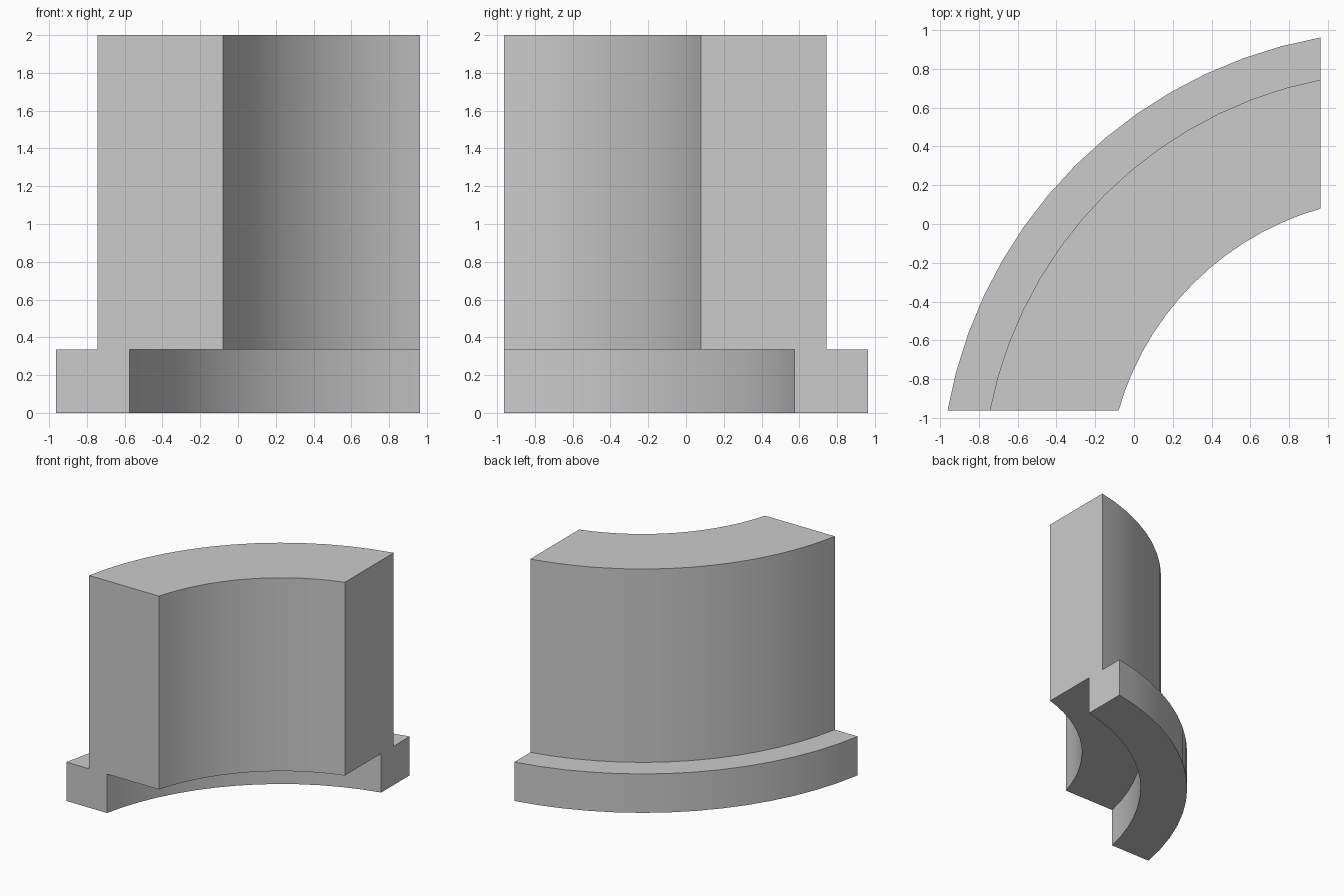
import bpy, bmesh, math

cube = bpy.data.objects.get("Cube")
if cube:
    bpy.data.objects.remove(cube, do_unlink=True)

CENTRE = 1.379    # arc centre lies at (CENTRE, -CENTRE)
END = 0.4165      # distance from the centre to the two flat ends
STEPS = 14        # facets along the arc

# Cross-section as (radius, height): tall wall with an offset foot
SECTION = [(1.517, 0.335), (1.517, 2.0), (2.164, 2.0), (2.164, 0.335),
           (2.378, 0.335), (2.378, 0.0), (1.997, 0.0), (1.997, 0.335)]


def arc(bm, radius, z):
    """Arc of vertices that starts and stops on the flat end planes."""
    a0 = math.asin(END / radius)
    verts = []
    for i in range(STEPS + 1):
        a = a0 + (math.pi / 2 - 2 * a0) * i / STEPS
        verts.append(bm.verts.new((CENTRE - radius * math.cos(a),
                                   -CENTRE + radius * math.sin(a), z)))
    return verts


# Sweep the section along the arcs and close both ends
bm = bmesh.new()
rows = [arc(bm, r, z) for r, z in SECTION]
for a, b in zip(rows, rows[1:] + rows[:1]):
    for i in range(STEPS):
        bm.faces.new((a[i], a[i + 1], b[i + 1], b[i]))
bm.faces.new([row[0] for row in rows])
bm.faces.new([row[-1] for row in rows])
bmesh.ops.recalc_face_normals(bm, faces=bm.faces)

mesh = bpy.data.meshes.new("curved_wall_segment")
bm.to_mesh(mesh)
bm.free()
wall = bpy.data.objects.new("curved_wall_segment", mesh)
bpy.context.collection.objects.link(wall)

# Plain grey material
grey = bpy.data.materials.new("light_grey")
grey.use_nodes = True
colour = (0.6, 0.6, 0.6, 1.0)
grey.diffuse_color = colour
grey.node_tree.nodes["Principled BSDF"].inputs["Base Color"].default_value = colour
mesh.materials.append(grey)

# Smooth curved walls, crisp corners
bpy.ops.object.select_all(action='DESELECT')
wall.select_set(True)
bpy.context.view_layer.objects.active = wall
bpy.ops.object.shade_smooth_by_angle(angle=math.radians(30))
